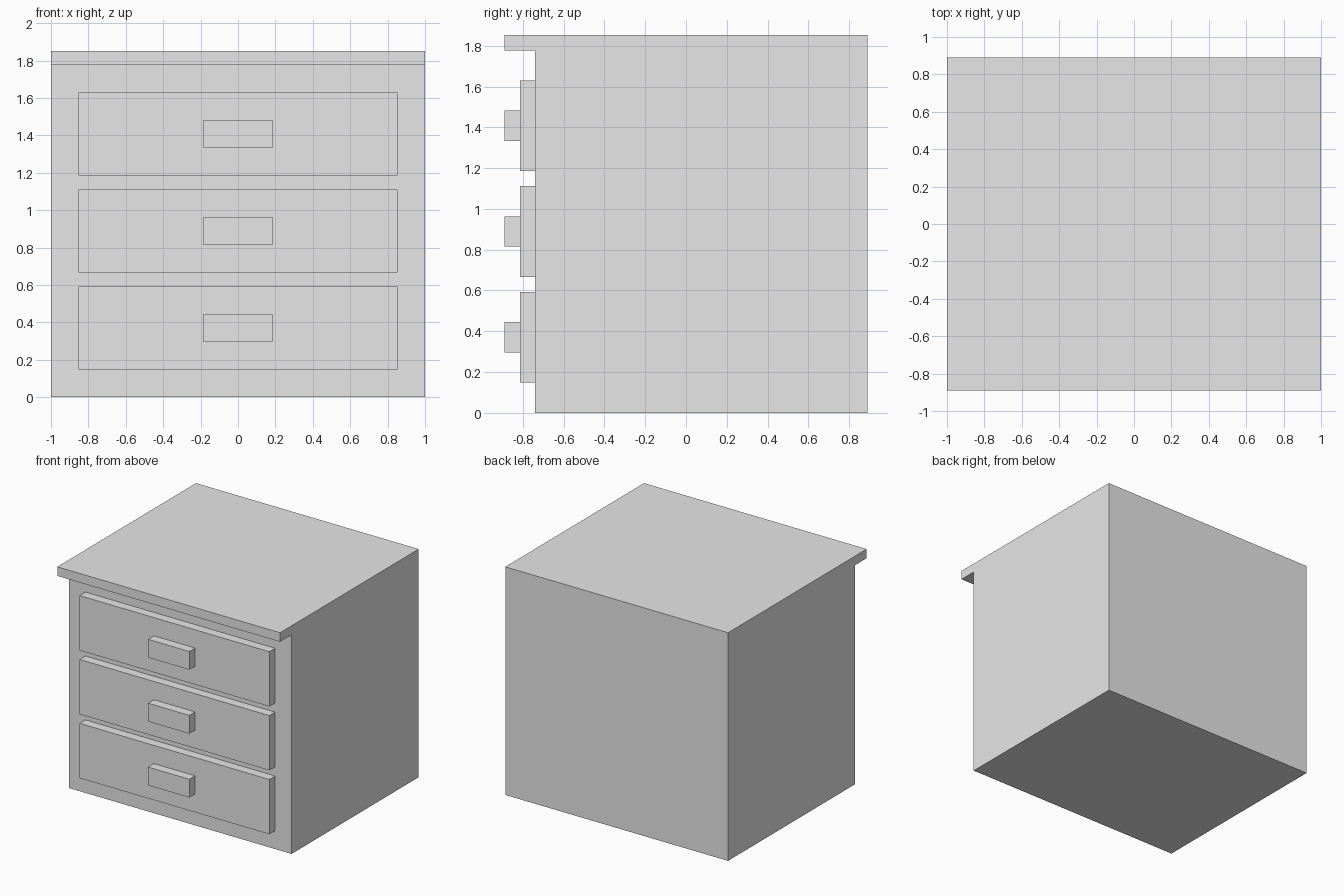
import bpy
import bmesh
from mathutils import Vector

cube = bpy.data.objects.get("Cube")
if cube:
    bpy.data.objects.remove(cube, do_unlink=True)

U = 2 / 27                      # design module: the chest is 27 x 24 x 25 modules
WIDTH, DEPTH, HEIGHT = 27, 24, 25
FRONT = -DEPTH / 2              # front edge of the overhanging top
BODY_FRONT = FRONT + 2

grey = bpy.data.materials.new("plain grey")
grey.use_nodes = True
colour = (0.8, 0.8, 0.8, 1)
grey.diffuse_color = colour
grey.node_tree.nodes["Principled BSDF"].inputs["Base Color"].default_value = colour


def extrude_profile(name, profile, half_width):
    """Sweep a (y, z) side profile across the width."""
    bm = bmesh.new()
    face = bm.faces.new([bm.verts.new(Vector((-half_width, y, z)) * U) for y, z in profile])
    swept = bmesh.ops.extrude_face_region(bm, geom=[face])["geom"]
    verts = [v for v in swept if isinstance(v, bmesh.types.BMVert)]
    bmesh.ops.translate(bm, verts=verts, vec=(2 * half_width * U, 0, 0))
    bmesh.ops.recalc_face_normals(bm, faces=bm.faces)
    mesh = bpy.data.meshes.new(name)
    bm.to_mesh(mesh)
    bm.free()
    mesh.materials.append(grey)
    obj = bpy.data.objects.new(name, mesh)
    bpy.context.collection.objects.link(obj)
    return obj


def panel(name, half_width, front, thickness, bottom, height):
    back, top = front + thickness, bottom + height
    return extrude_profile(
        name, [(front, bottom), (back, bottom), (back, top), (front, top)], half_width)


# Body and overhanging top in one piece
extrude_profile("cabinet_body", [
    (BODY_FRONT, 0), (-FRONT, 0), (-FRONT, HEIGHT),
    (FRONT, HEIGHT), (FRONT, HEIGHT - 1), (BODY_FRONT, HEIGHT - 1)], WIDTH / 2)

# Three drawer fronts, each with a block handle
for i, place in enumerate(("lower", "middle", "upper")):
    bottom = 2 + 7 * i
    panel(place + "_drawer_front", 11.5, BODY_FRONT - 1, 1, bottom, 6)
    panel(place + "_drawer_handle", 2.5, FRONT, 1, bottom + 2, 2)
